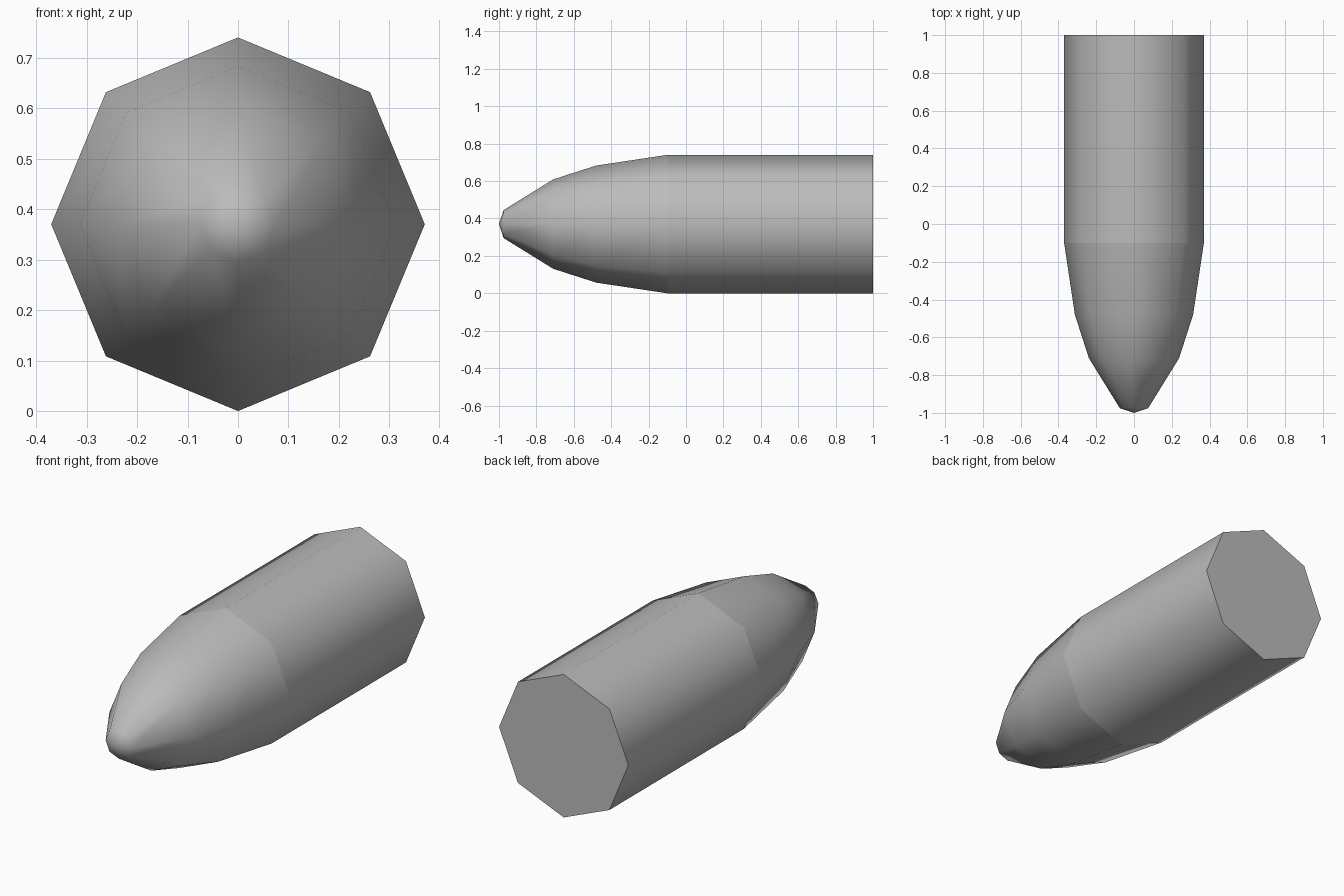
import bpy, bmesh, math

if "Cube" in bpy.data.objects:
    bpy.data.objects.remove(bpy.data.objects["Cube"])

SIDES = 8
RADIUS = 0.37

grey = bpy.data.materials.new("grey metal")
grey.diffuse_color = (0.5, 0.5, 0.5, 1)
grey.use_nodes = True
grey.node_tree.nodes["Principled BSDF"].inputs["Base Color"].default_value = grey.diffuse_color


def lathe(name, profile):
    """Spin (y, radius) points around the long axis; radius 0 makes a point."""
    bm = bmesh.new()
    rings = []
    for y, r in profile:
        count = SIDES if r else 1
        rings.append([bm.verts.new((r * math.cos(math.tau * i / SIDES), y,
                                    RADIUS + r * math.sin(math.tau * i / SIDES)))
                      for i in range(count)])
    for a, b in zip(rings, rings[1:]):
        for i in range(SIDES):
            j = (i + 1) % SIDES
            if len(a) == 1:
                bm.faces.new((a[0], b[i], b[j]))
            else:
                bm.faces.new((a[i], b[i], b[j], a[j]))
    return bm, rings


def finish(name, bm):
    mesh = bpy.data.meshes.new(name)
    bm.normal_update()
    bm.to_mesh(mesh)
    bm.free()
    mesh.materials.append(grey)
    obj = bpy.data.objects.new(name, mesh)
    bpy.context.collection.objects.link(obj)
    bpy.ops.object.select_all(action='DESELECT')
    obj.select_set(True)
    bpy.context.view_layer.objects.active = obj
    bpy.ops.object.shade_smooth_by_angle(angle=math.radians(60))


# Straight casing with a flat back end
bm, rings = lathe("casing", [(-0.1, RADIUS), (1.0, RADIUS)])
bm.faces.new(rings[-1])
bmesh.ops.recalc_face_normals(bm, faces=bm.faces)
for f in bm.faces:  # the open end must still face outward
    f.normal_update()
    c = f.calc_center_median()
    if f.normal.x * c.x + f.normal.y * (c.y - 0.45) + f.normal.z * (c.z - RADIUS) < 0:
        f.normal_flip()
finish("casing", bm)

# Tapered nose ending in a blunt tip
bm, rings = lathe("nose", [(-1.0, 0), (-0.975, 0.075), (-0.71, 0.239),
                           (-0.48, 0.313), (-0.1, RADIUS)])
for f in bm.faces:
    f.normal_update()
    c = f.calc_center_median()
    if f.normal.x * c.x + f.normal.y * (c.y + 0.1) + f.normal.z * (c.z - RADIUS) < 0:
        f.normal_flip()
finish("nose", bm)
